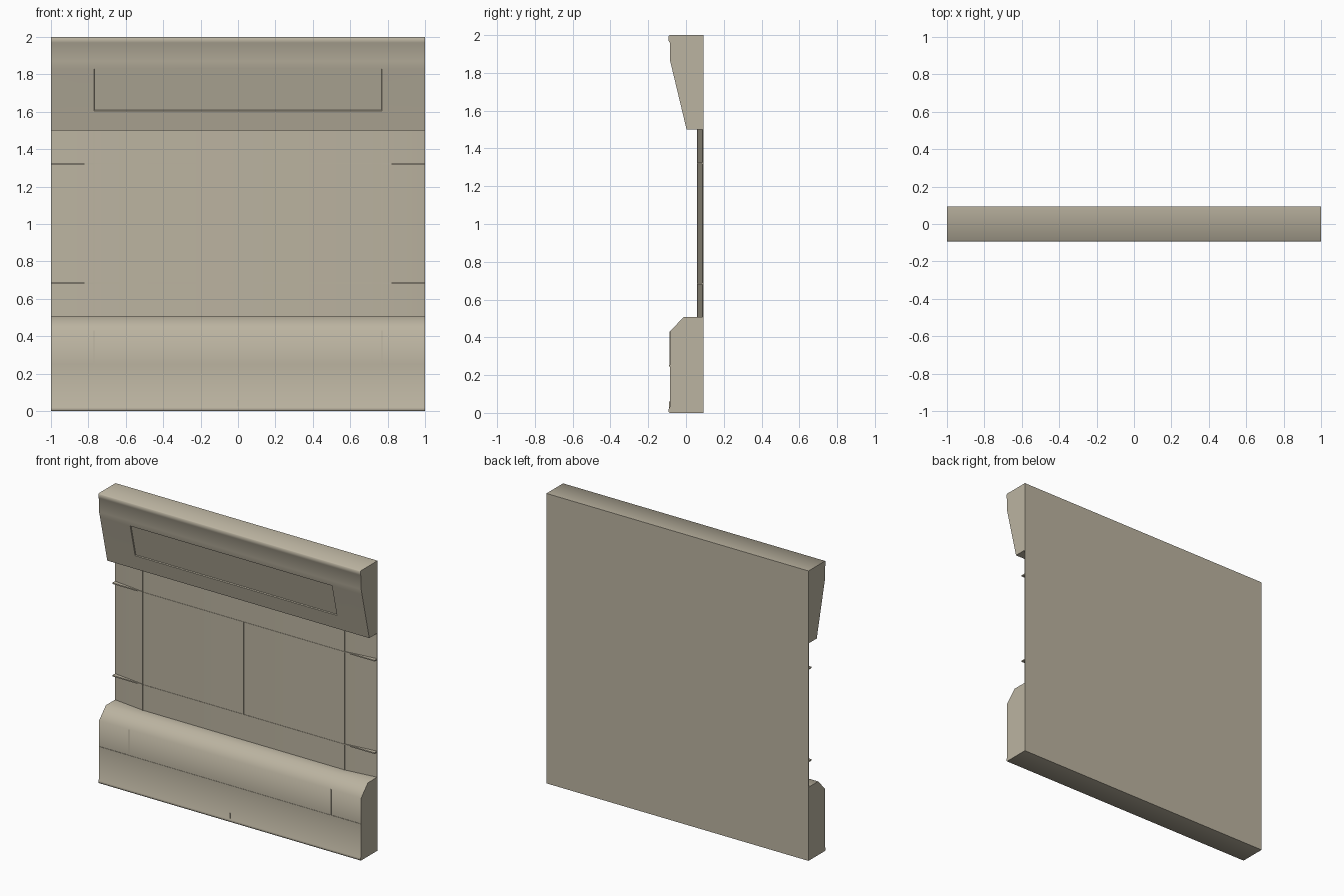
import bpy, bmesh, math

if "Cube" in bpy.data.objects:
    bpy.data.objects.remove(bpy.data.objects["Cube"])

stone = bpy.data.materials.new("warm_grey_stone")
stone.diffuse_color = (0.50, 0.455, 0.355, 1)
stone.use_nodes = True
stone.node_tree.nodes["Principled BSDF"].inputs["Base Color"].default_value = stone.diffuse_color

BACK = 0.093
WALL = 0.06
XS = (-1, -0.77, 0, 0.77, 1)


def finish(name, bm, angle=55):
    bmesh.ops.recalc_face_normals(bm, faces=bm.faces)
    me = bpy.data.meshes.new(name)
    bm.to_mesh(me)
    bm.free()
    ob = bpy.data.objects.new(name, me)
    bpy.context.collection.objects.link(ob)
    me.materials.append(stone)
    bpy.ops.object.select_all(action='DESELECT')
    ob.select_set(True)
    bpy.context.view_layer.objects.active = ob
    bpy.ops.object.shade_smooth_by_angle(angle=math.radians(angle))
    return ob


def box(name, x, y, z):
    bm = bmesh.new()
    bmesh.ops.create_cube(bm, size=1)
    for v in bm.verts:
        for i, (a, b) in enumerate((x, y, z)):
            v.co[i] = (a + b) / 2 + v.co[i] * (b - a)
    return finish(name, bm)


# Main panel: moulding profile (y, z) swept across, wall tapering at both ends
profile = [(BACK, 0), (-0.088, 0), (-0.093, 0.006), (-0.093, 0.018), (-0.086, 0.03),
           (-0.086, 0.25), (-0.086, 0.43), (-0.012, 0.508),
           (WALL, 0.508), (WALL, 0.68), (WALL, 1.32), (WALL, 1.5),
           (0.003, 1.5), (-0.022, 1.605), (-0.076, 1.83), (-0.086, 1.87),
           (-0.086, 1.96), (-0.093, 1.97), (-0.093, 1.994), (-0.088, 2), (BACK, 2)]
bm = bmesh.new()
cols = []
for x in XS:
    edge = abs(x) == 1
    cols.append([bm.verts.new((x, 0.088 if edge and y == WALL else y, z)) for y, z in profile])
n = len(profile)
inset_faces = []
for a, b in zip(cols, cols[1:]):
    for i in range(n):
        j = (i + 1) % n
        f = bm.faces.new((a[i], b[i], b[j], a[j]))
        if i == 13 and abs(f.calc_center_median().x) < 0.7:
            inset_faces.append(f)
bm.faces.new(cols[0])
bm.faces.new(cols[-1])
bmesh.ops.recalc_face_normals(bm, faces=bm.faces)
# Shallow sunken panel in the upper moulding
bmesh.ops.inset_region(bm, faces=inset_faces, thickness=0.004, depth=-0.006)
finish("wall_panel", bm)

# Seam strips at the tapered ends
for side, s in (("left", -1), ("right", 1)):
    x = tuple(sorted((s * 0.77, s)))
    for label, z in (("upper", 1.322), ("lower", 0.684)):
        box(f"{side}_{label}_seam", x, (0.058, 0.09), (z - 0.004, z + 0.004))
    box(f"{side}_base_seam", x, (-0.089, -0.08), (0.246, 0.253))
    # Vertical panel joints
    xj = (s * 0.77 - 0.003, s * 0.77 + 0.003)
    box(f"{side}_wall_joint", xj, (0.057, 0.07), (0.508, 1.5))
    box(f"{side}_base_joint", xj, (-0.088, -0.08), (0.25, 0.43))

# Horizontal joints and centre seams
box("base_joint", (-0.77, 0.77), (-0.088, -0.08), (0.248, 0.252))
box("lower_wall_joint", (-0.77, 0.77), (0.0575, 0.07), (0.682, 0.686))
box("upper_wall_joint", (-0.77, 0.77), (0.0575, 0.07), (1.32, 1.324))
box("centre_wall_seam", (-0.003, 0.003), (0.057, 0.07), (0.684, 1.322))
box("centre_base_seam", (-0.003, 0.003), (-0.09, -0.08), (0.01, 0.06))
